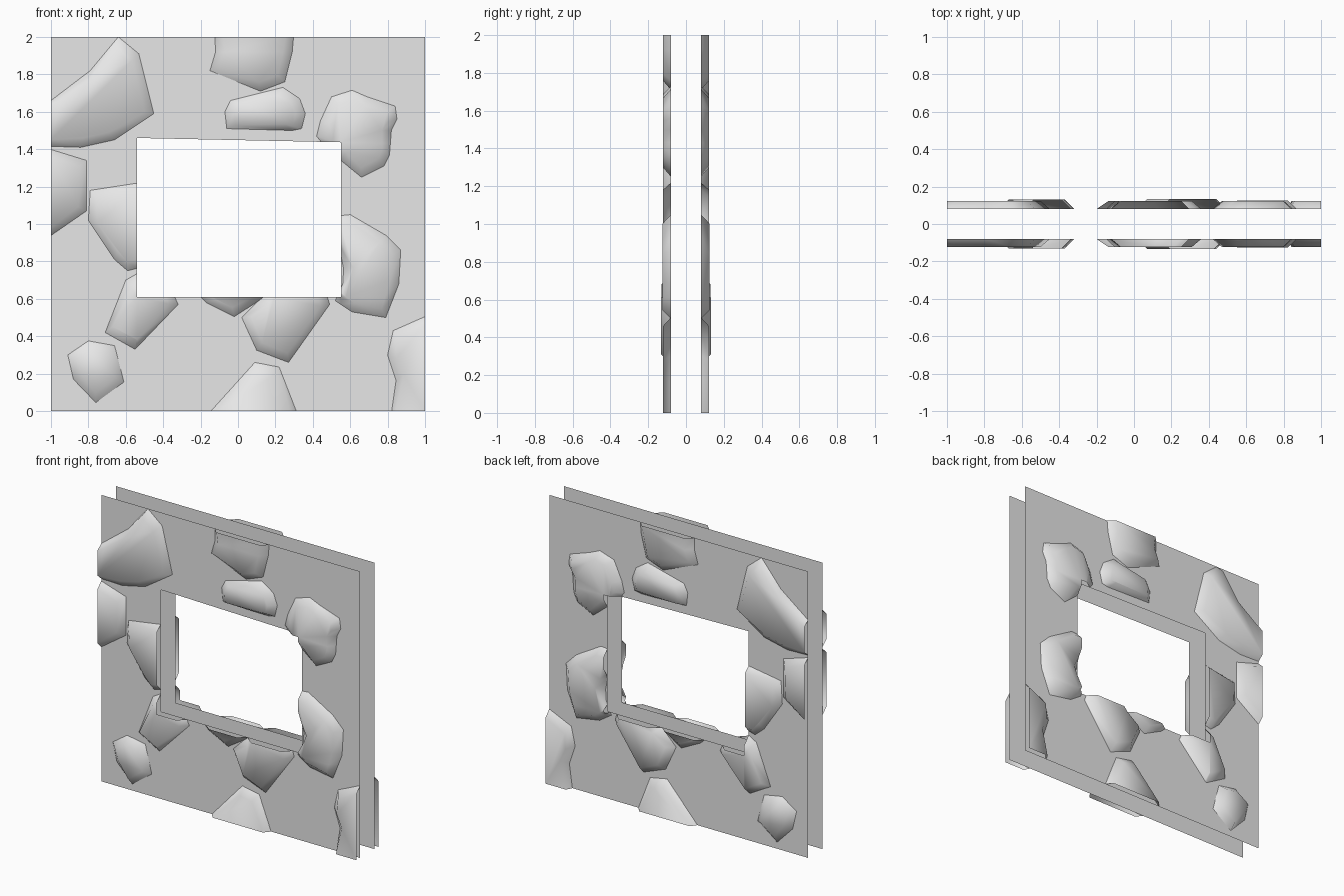
import bpy
import bmesh
from mathutils import Vector

if "Cube" in bpy.data.objects:
    bpy.data.objects.remove(bpy.data.objects["Cube"], do_unlink=True)

PLASTER_Y = 0.08    # distance of each wall sheet from the middle
CHAMFER = 0.05      # width of the sloping rim of a stone

# One grey for the whole wall
grey = bpy.data.materials.new("wall_grey")
grey.use_nodes = True
colour = (0.8, 0.8, 0.8, 1)
grey.diffuse_color = colour
grey.node_tree.nodes["Principled BSDF"].inputs["Base Color"].default_value = colour


def rectangle(left, right, bottom, top):
    return [Vector((left, 0, bottom)), Vector((right, 0, bottom)),
            Vector((right, 0, top)), Vector((left, 0, top))]


wall = rectangle(-1, 1, 0, 2)
opening = rectangle(-0.54, 0.55, 0.61, 1.46)
opening[2].z = 1.437


def edge_planes(corners):
    """Point and outward normal for every edge of a counter-clockwise outline."""
    planes = []
    for a, b in zip(corners, corners[1:] + corners[:1]):
        planes.append((a, Vector((b.z - a.z, 0, a.x - b.x)).normalized()))
    return planes


def is_inside(point, planes):
    return all((point - a).dot(n) < 0 for a, n in planes)


def slice_mesh(bm, planes, discard):
    for a, n in planes:
        bmesh.ops.bisect_plane(bm, geom=bm.verts[:] + bm.edges[:] + bm.faces[:],
                               dist=1e-5, plane_co=a, plane_no=n,
                               clear_outer=discard)


def finish(bm, name, smooth):
    """Make an object from the front half and mirror it to the back."""
    for face in bm.faces:
        face.smooth = smooth
    mesh = bpy.data.meshes.new(name)
    bm.to_mesh(mesh)
    bm.free()
    mesh.materials.append(grey)
    obj = bpy.data.objects.new(name, mesh)
    bpy.context.collection.objects.link(obj)
    mirror = obj.modifiers.new("front_and_back", 'MIRROR')
    mirror.use_axis = (False, True, False)
    mirror.use_mirror_merge = False


def wall_sheet():
    bm = bmesh.new()
    offset = Vector((0, -PLASTER_Y, 0))
    outer = [bm.verts.new(p + offset) for p in wall]
    inner = [bm.verts.new(p + offset) for p in opening]
    for i in range(4):
        j = (i + 1) % 4
        bm.faces.new((outer[i], outer[j], inner[j], inner[i]))
    finish(bm, "wall_sheet", False)


def stone(name, outline, depth=0.122):
    """Chamfered stone on the sheet, trimmed at the wall edge and the opening."""
    bm = bmesh.new()
    points = [Vector((x, -PLASTER_Y, z)) for x, z in outline]
    centre = sum(points, Vector()) / len(points)
    base, cap = [], []
    for p in points:
        base.append(bm.verts.new(p))
        q = p + (centre - p).normalized() * CHAMFER
        q.y = -depth
        cap.append(bm.verts.new(q))
    top = bm.faces.new(cap)
    for i in range(len(points)):
        j = (i + 1) % len(points)
        bm.faces.new((base[i], base[j], cap[j], cap[i]))
    bm.normal_update()
    if top.normal.y > 0:
        bmesh.ops.reverse_faces(bm, faces=bm.faces[:])

    slice_mesh(bm, edge_planes(wall), True)
    hole = edge_planes(opening)
    if any(is_inside(v.co, hole) for v in bm.verts):
        slice_mesh(bm, hole, False)
        gone = [f for f in bm.faces if is_inside(f.calc_center_median(), hole)]
        bmesh.ops.delete(bm, geom=gone, context='FACES')
    finish(bm, name, True)


wall_sheet()

# Stones above the opening
stone("upper_right_corner_stone", [(-1.15, 1.56), (-1, 1.66), (-.79, 1.82), (-.64, 2),
      (-.53, 1.91), (-.45, 1.59), (-.66, 1.45), (-.84, 1.41), (-1.15, 1.42)])
stone("top_edge_stone", [(-.13, 2.15), (-.12, 1.92), (-.15, 1.82), (.12, 1.71),
      (.25, 1.76), (.29, 1.92), (.31, 2.15)])
stone("lintel_stone", [(-.07, 1.6), (-.04, 1.66), (.24, 1.73), (.33, 1.67),
      (.36, 1.59), (.34, 1.51), (.29, 1.5), (-.06, 1.51)])
stone("upper_left_stone", [(.42, 1.47), (.44, 1.55), (.5, 1.68), (.61, 1.715),
      (.69, 1.68), (.84, 1.63), (.85, 1.56), (.82, 1.5), (.81, 1.37),
      (.78, 1.31), (.66, 1.25), (.55, 1.34), (.46, 1.42)])

# Stones beside the opening
stone("right_edge_stone", [(-1.2, 1.46), (-.81, 1.34), (-.81, 1.07), (-1.2, .8)])
stone("right_jamb_stone", [(-.79, 1.18), (-.4, 1.24), (-.4, .8), (-.59, .75),
      (-.66, .81), (-.8, 1.02)])
stone("left_jamb_stone", [(.5, 1.04), (.6, 1.05), (.79, .94), (.87, .86),
      (.86, .68), (.79, .5), (.61, .53), (.52, .59), (.56, .68),
      (.565, .76), (.54, .88)], 0.125)

# Stones below the opening
stone("right_sill_stone", [(-.6, .7), (-.53, .74), (-.38, .7), (-.32, .57),
      (-.55, .33), (-.71, .42)], 0.13)
stone("middle_sill_stone", [(-.21, .62), (-.17, .58), (-.02, .505), (.16, .62),
      (.1, .75), (-.15, .75)])
stone("left_sill_stone", [(.02, .5), (.13, .61), (.22, .7), (.45, .7),
      (.49, .57), (.27, .26), (.1, .325)], 0.133)
stone("lower_right_stone", [(-.91, .3), (-.8, .375), (-.66, .35), (-.61, .155),
      (-.76, .045), (-.88, .17)])
stone("bottom_edge_stone", [(-.28, -.15), (.09, .26), (.22, .235), (.37, -.15)])
stone("lower_left_corner_stone", [(1.2, .57), (1, .505), (.83, .43), (.8, .3),
      (.845, .165), (.8, -.15), (1.2, -.15)])
